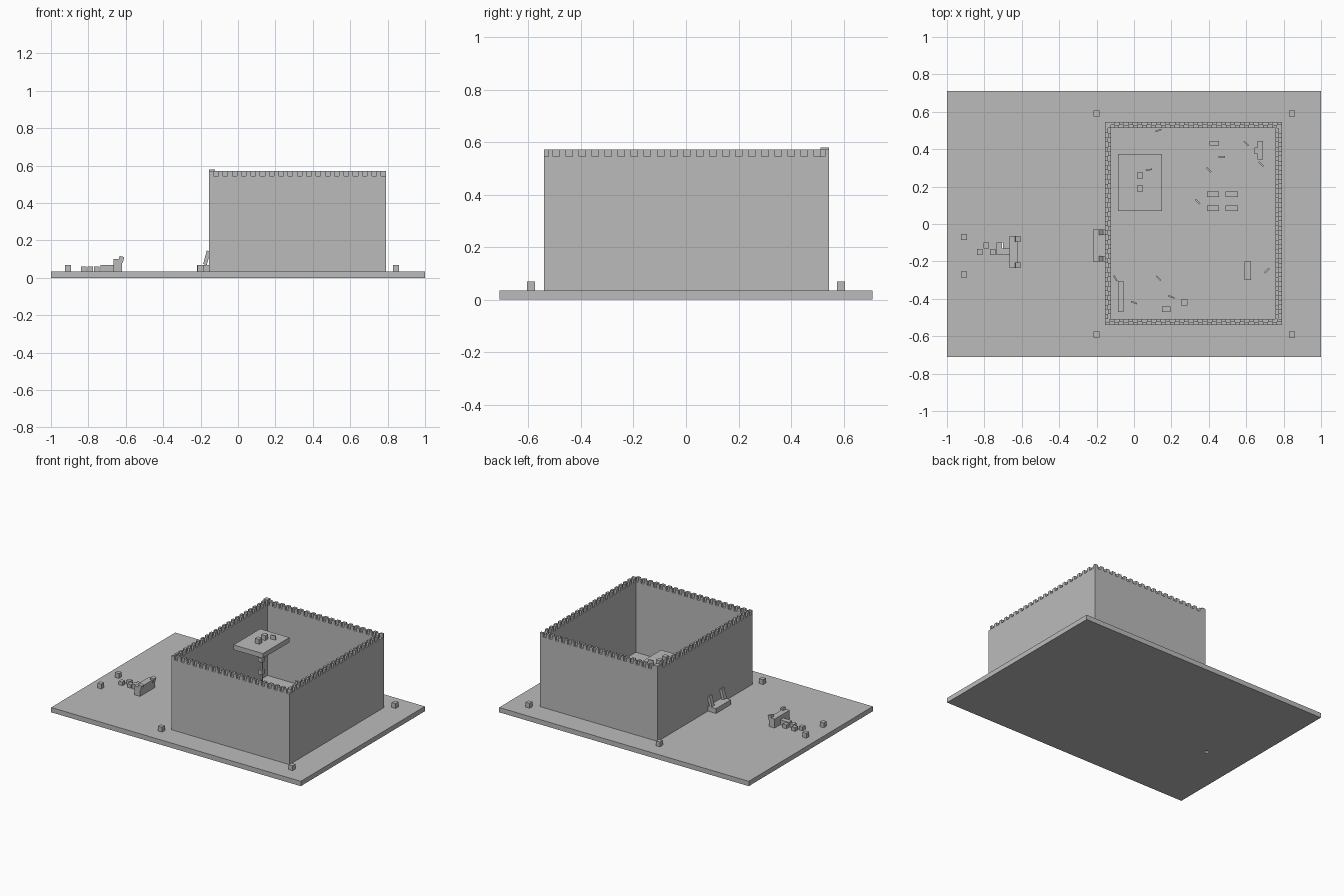
import bpy
import bmesh
import math
from mathutils import Matrix, Vector

old_cube = bpy.data.objects.get("Cube")
if old_cube:
    bpy.data.objects.remove(old_cube, do_unlink=True)

stone = bpy.data.materials.new("stone_grey")
stone.use_nodes = True
stone_colour = (0.5, 0.5, 0.5, 1)
stone.diffuse_color = stone_colour
stone.node_tree.nodes["Principled BSDF"].inputs["Base Color"].default_value = stone_colour

GROUND = 0.035
FLOOR_ITEM = 0.07


def add_block(bm, low, high, turn=None):
    """Add one box between two corners, optionally turned about its centre."""
    low, high = Vector(low), Vector(high)
    matrix = Matrix.Translation((low + high) / 2)
    if turn:
        matrix = matrix @ turn
    matrix = matrix @ Matrix.Diagonal((*(high - low), 1))
    bmesh.ops.create_cube(bm, size=1, matrix=matrix)


def finish(name, bm):
    mesh = bpy.data.meshes.new(name)
    bm.to_mesh(mesh)
    bm.free()
    mesh.materials.append(stone)
    part = bpy.data.objects.new(name, mesh)
    bpy.context.scene.collection.objects.link(part)
    return part


def box(name, x0, x1, y0, y1, z0=GROUND, z1=FLOOR_ITEM, turn=None):
    bm = bmesh.new()
    add_block(bm, (x0, y0, z0), (x1, y1, z1), turn)
    return finish(name, bm)


# Ground slab with a small square hole
left, right, front, back = -0.73, -0.70, -0.13, -0.10
bm = bmesh.new()
add_block(bm, (-1, -0.71, 0), (left, 0.71, GROUND))
add_block(bm, (right, -0.71, 0), (1, 0.71, GROUND))
add_block(bm, (left, -0.71, 0), (right, front, GROUND))
add_block(bm, (left, back, 0), (right, 0.71, GROUND))
finish("ground_slab", bm)

# Four tall walls around an open yard
WEST, EAST, SOUTH, NORTH = -0.155, 0.79, -0.54, 0.545
THICK, WALL_TOP, TEETH_TOP = 0.033, 0.545, 0.572
for name, x0, x1, y0, y1 in (
    ("front_wall", WEST, EAST, SOUTH, SOUTH + THICK),
    ("back_wall", WEST, EAST, NORTH - THICK, NORTH),
    ("right_wall", WEST, WEST + THICK, SOUTH + THICK, NORTH - THICK),
    ("left_wall", EAST - THICK, EAST, SOUTH + THICK, NORTH - THICK),
):
    box(name, x0, x1, y0, y1, GROUND, WALL_TOP)


# Staggered teeth along the wall tops
def teeth_row(name, start, end, side, along_x):
    bm = bmesh.new()
    count = round((end - start) / 0.025)
    pitch = (end - start) / count
    for i in range(count):
        a = start + i * pitch
        b = side + (i % 2) * THICK / 2
        low, high = (a, b), (a + pitch, b + THICK / 2)
        if not along_x:
            low, high = low[::-1], high[::-1]
        add_block(bm, (*low, WALL_TOP), (*high, TEETH_TOP))
    finish(name, bm)


teeth_row("front_teeth", WEST, EAST, SOUTH, True)
teeth_row("back_teeth", WEST, EAST, NORTH - THICK, True)
teeth_row("right_teeth", SOUTH + THICK, NORTH - THICK, WEST, False)
teeth_row("left_teeth", SOUTH + THICK, NORTH - THICK, EAST - THICK, False)
box("corner_cap", WEST, WEST + THICK, NORTH - THICK, NORTH, WALL_TOP, 0.58)

# Short posts standing outside the walls
for x, y in ((0.845, -0.59), (0.845, 0.59), (-0.2, -0.59), (-0.2, 0.59),
             (-0.91, -0.27), (-0.91, -0.07)):
    box("marker_post", x - 0.016, x + 0.016, y - 0.016, y + 0.016)

# Gate step with two leaning uprights
lean = Matrix.Rotation(math.radians(15), 4, "Y")
box("gate_step", -0.22, WEST, -0.2, -0.03)
for y in (-0.185, -0.045):
    box("gate_upright", -0.177, -0.157, y - 0.015, y + 0.015, FLOOR_ITEM, 0.145, lean)

# Outer barrier with a low arm and a trail of blocks
box("barrier", -0.665, -0.62, -0.235, -0.065, GROUND, 0.1)
for y in (-0.22, -0.08):
    box("barrier_upright", -0.637, -0.612, y - 0.015, y + 0.015, 0.082, 0.115, lean)
box("barrier_arm", -0.735, -0.665, -0.165, -0.13)
for i in range(4):
    x = -0.84 + i * 0.035
    y = -0.165 + (i % 2) * 0.035
    box("trail_block", x, x + 0.03, y, y + 0.03, GROUND, 0.062)

# Raised lookout deck on a slim collared pole
DECK_TOP = 0.435
box("lookout_deck", -0.085, 0.15, 0.07, 0.375, 0.40, DECK_TOP)
box("lookout_pole", 0.025, 0.04, 0.215, 0.23, GROUND, 0.40)
for z in (0.2, 0.29):
    box("pole_collar", 0.015, 0.05, 0.205, 0.24, z, z + 0.03)
for y in (0.19, 0.26):
    box("deck_block", 0.015, 0.048, y - 0.016, y + 0.016, DECK_TOP, 0.47)

# Yard furniture
for x in (0.39, 0.49):
    for y in (0.07, 0.145):
        box("yard_table", x, x + 0.065, y, y + 0.03)
box("back_bench", 0.66, 0.69, 0.345, 0.445)
box("back_bench_seat", 0.645, 0.66, 0.375, 0.41)
box("back_stool", 0.405, 0.455, 0.42, 0.445)
box("front_bench", 0.59, 0.625, -0.3, -0.2)
box("corner_bench", -0.085, -0.055, -0.47, -0.305)
box("front_stool", 0.15, 0.195, -0.47, -0.44)
box("front_crate", 0.25, 0.285, -0.435, -0.405)

# Thin loose sticks lying at angles
sticks = ((0.13, 0.5, 20), (0.6, 0.43, -45), (0.68, 0.32, -45), (0.4, 0.29, -45),
          (0.47, 0.36, 0), (0.34, 0.12, -45), (-0.1, -0.29, -60), (0, -0.42, -20),
          (0.13, -0.29, -45), (0.2, -0.39, -20), (0.71, -0.25, 45), (0.08, 0.29, 10))
for x, y, angle in sticks:
    on_deck = (x, y) == (0.08, 0.29)
    z = DECK_TOP if on_deck else GROUND
    box("loose_stick", x - 0.017, x + 0.017, y - 0.004, y + 0.004, z, z + 0.03,
        Matrix.Rotation(math.radians(angle), 4, "Z"))
